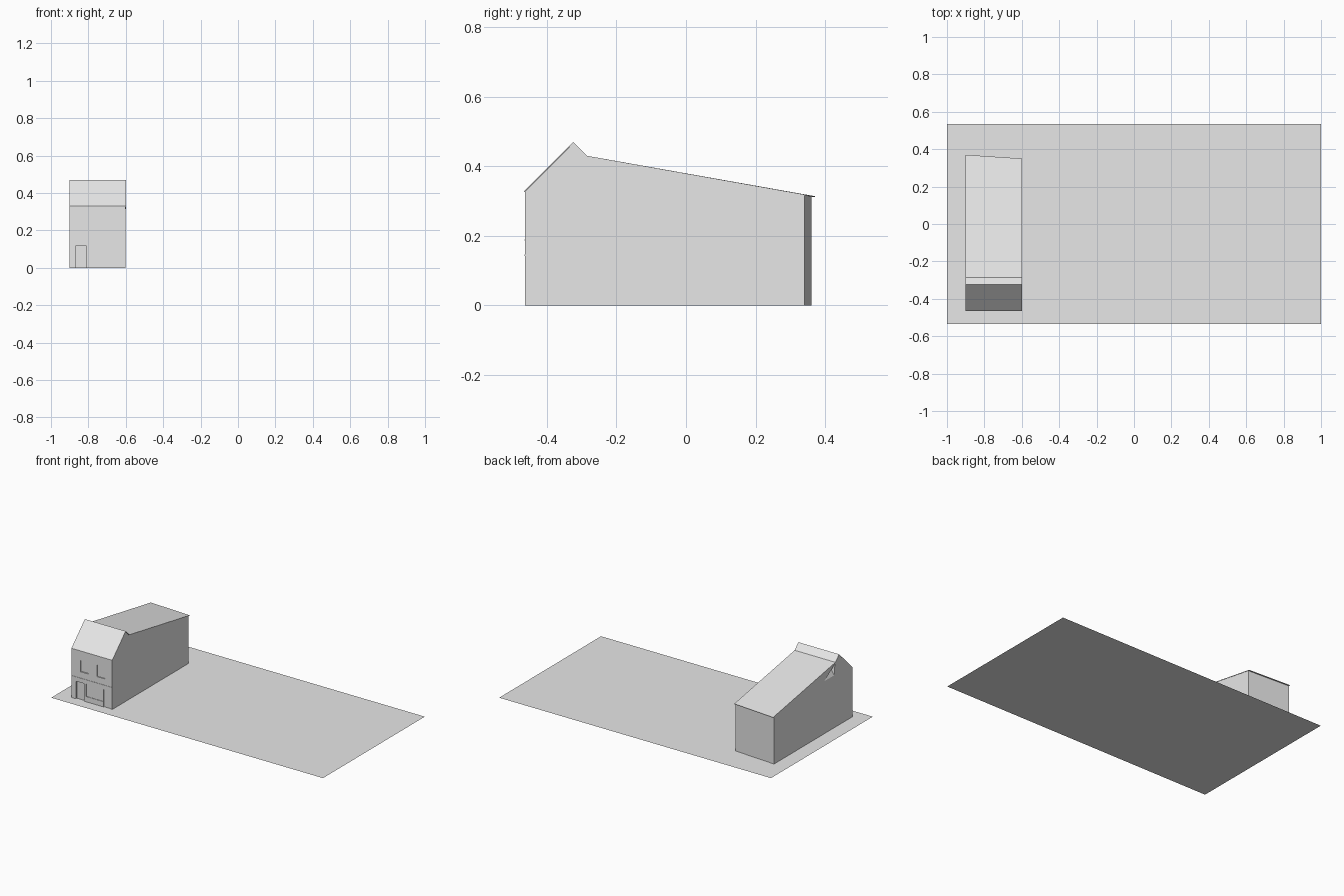
import bpy, bmesh

if "Cube" in bpy.data.objects:
    bpy.data.objects.remove(bpy.data.objects["Cube"])

grey = bpy.data.materials.new("light_grey")
grey.diffuse_color = (0.8, 0.8, 0.8, 1)
grey.use_nodes = True
grey.node_tree.nodes["Principled BSDF"].inputs["Base Color"].default_value = grey.diffuse_color


def make(name, verts, faces):
    me = bpy.data.meshes.new(name)
    me.from_pydata(verts, [], faces)
    bm = bmesh.new()
    bm.from_mesh(me)
    bmesh.ops.recalc_face_normals(bm, faces=bm.faces)
    bm.to_mesh(me)
    bm.free()
    me.materials.append(grey)
    ob = bpy.data.objects.new(name, me)
    bpy.context.collection.objects.link(ob)
    return ob


def loft(name, left, right, xl, xr):
    """Solid between two (y, z) outlines on the planes x = xl and x = xr."""
    n = len(left)
    verts = [(xl, *p) for p in left] + [(xr, *p) for p in right]
    faces = [tuple(range(n)), tuple(range(2 * n - 1, n - 1, -1))]
    faces += [(i, (i + 1) % n, (i + 1) % n + n, i + n) for i in range(n)]
    return make(name, verts, faces)


def box(name, x0, x1, y0, y1, z0, z1):
    o = [(y0, z0), (y1, z0), (y1, z1), (y0, z1)]
    return loft(name, o, o, x0, x1)


def cut(target, cutter):
    m = target.modifiers.new("cut", 'BOOLEAN')
    m.operation, m.solver, m.object = 'DIFFERENCE', 'EXACT', cutter
    bpy.context.view_layer.objects.active = target
    bpy.ops.object.modifier_apply(modifier=m.name)
    bpy.data.objects.remove(cutter)


XL, XR, FRONT = -0.9, -0.602, -0.462

# flat plot of land
ground = make("ground", [(-1, -.535, 0), (1, -.535, 0), (1, .535, 0), (-1, .535, 0)],
              [(0, 1, 2, 3)])
if ground.data.polygons[0].normal.z < 0:
    ground.data.flip_normals()


# house body with a slightly skewed back wall
def outline(back, zback):
    return [(FRONT, 0), (back, 0), (back, zback), (-.285, .427), (-.324, .466), (FRONT, .328)]


house = loft("house_walls", outline(.36, .313), outline(.34, .316), XL, XR)

# shallow door and window recesses: x0, x1, z0, z1, depth
openings = {
    "door": (-.87, -.81, -.01, .117, .010),
    "shop_window": (-.795, -.675, .035, .117, .003),
    "side_door": (-.665, -.615, -.01, .117, .005),
    "upper_window_left": (-.835, -.775, .19, .265, .006),
    "upper_window_right": (-.715, -.655, .19, .265, .004),
}
for name, (x0, x1, z0, z1, d) in openings.items():
    cut(house, box(name + "_cutter", x0, x1, FRONT - .05, FRONT + d, z0, z1))

# sloping notch high in the left gable
notch = make("notch_cutter",
             [(XL - .001, -.165, .347), (XL - .001, -.272, .347),
              (XL - .001, -.28, .422), (XL + .035, -.265, .412)],
             [(0, 1, 2), (0, 1, 3), (1, 2, 3), (0, 2, 3)])
cut(house, notch)


# thin roof skin
def skin(back, zback):
    top = [(FRONT - .003, .329), (-.324, .469), (-.285, .430), (back, zback)]
    return top + [(y, z - .003) for y, z in reversed(top)]


loft("roof", skin(.370, .314), skin(.350, .317), XL, XR + .002)

# thin trim on the front
box("shopfront_ledge", XL, XR, FRONT - .002, FRONT, .142, .147)
for name in ("upper_window_left", "upper_window_right"):
    x0, x1, z0, z1, d = openings[name]
    box(name + "_sill", x0, x1, FRONT - .002, FRONT, z0 - .004, z0)
